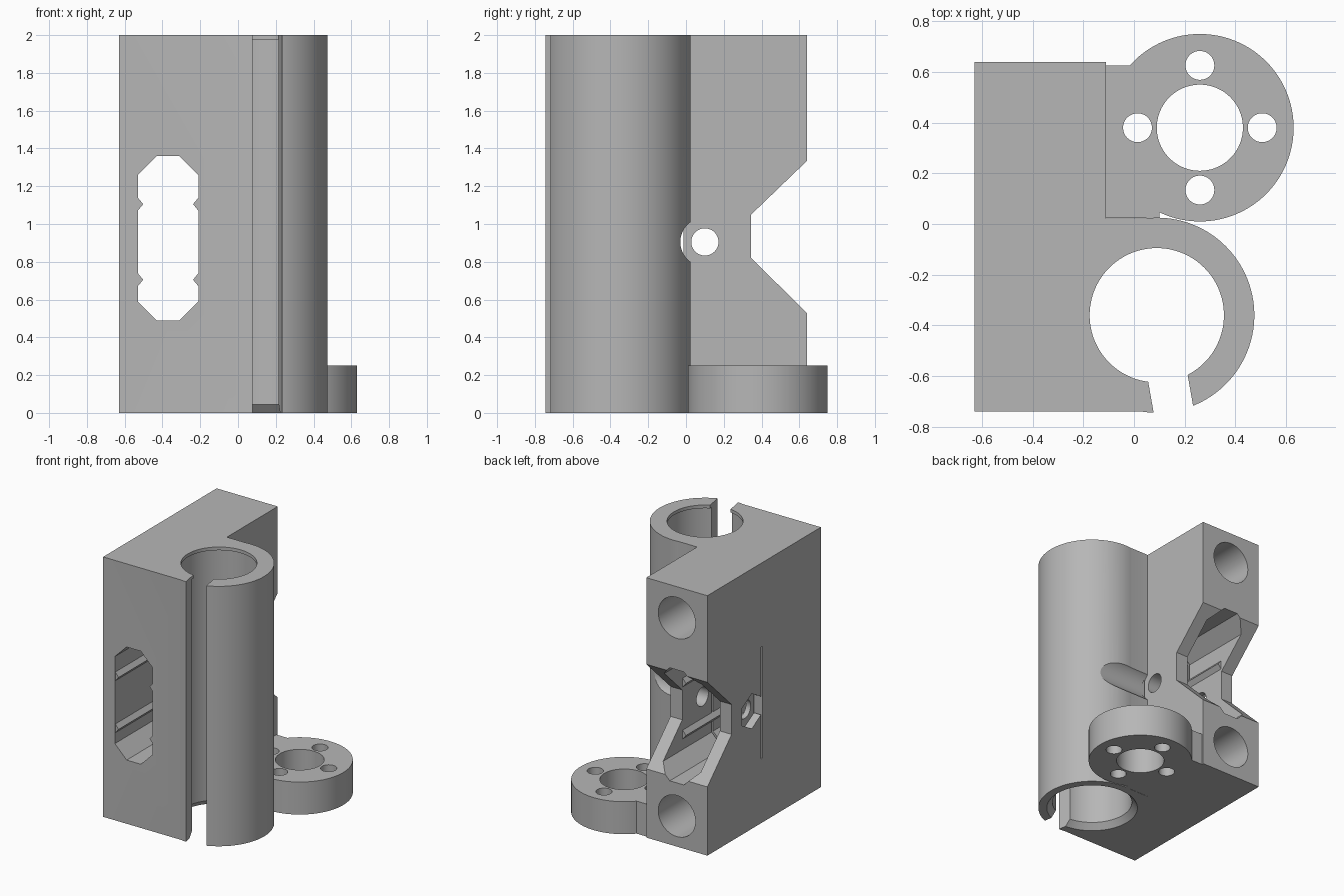
import bpy, bmesh, math
from math import sin, cos, pi, radians

default = bpy.data.objects.get("Cube")
if default:
    bpy.data.objects.remove(default)

grey = bpy.data.materials.new("light_grey")
grey.use_nodes = True
grey.diffuse_color = (0.47, 0.47, 0.47, 1)
grey.node_tree.nodes["Principled BSDF"].inputs["Base Color"].default_value = grey.diffuse_color


def loft(name, loops):
    """Closed solid through a list of equal-length point loops."""
    bm = bmesh.new()
    rings = [[bm.verts.new(p) for p in loop] for loop in loops]
    n = len(rings[0])
    for a, b in zip(rings, rings[1:]):
        for i in range(n):
            j = (i + 1) % n
            bm.faces.new((a[i], a[j], b[j], b[i]))
    bm.faces.new(rings[0])
    bm.faces.new(rings[-1])
    bmesh.ops.recalc_face_normals(bm, faces=bm.faces)
    mesh = bpy.data.meshes.new(name)
    bm.to_mesh(mesh)
    bm.free()
    mesh.materials.append(grey)
    obj = bpy.data.objects.new(name, mesh)
    bpy.context.collection.objects.link(obj)
    return obj


def place(axis, u, v, w):
    """Point at w along the axis; u, v are the other two in xyz order."""
    return {"x": (w, u, v), "y": (u, w, v), "z": (u, v, w)}[axis]


def prism(name, axis, pts, a, b):
    return loft(name, [[place(axis, u, v, w) for u, v in pts] for w in (a, b)])


def box(name, x, y, z):
    return prism(name, "z", [(x[0], y[0]), (x[1], y[0]), (x[1], y[1]), (x[0], y[1])], *z)


def circle(u, v, r, n=96, turn=0.0):
    return [(u + r * cos(2 * pi * i / n + turn), v + r * sin(2 * pi * i / n + turn)) for i in range(n)]


def rod(name, axis, u, v, r, a, b, n=96, turn=0.0):
    return prism(name, axis, circle(u, v, r, n, turn), a, b)


def combine(target, tool, operation="DIFFERENCE"):
    mod = target.modifiers.new("combine", "BOOLEAN")
    mod.operation, mod.solver, mod.object = operation, "EXACT", tool
    bpy.context.view_layer.objects.active = target
    bpy.ops.object.modifier_apply(modifier=mod.name)
    bpy.data.objects.remove(tool)


def shade(obj):
    bpy.ops.object.select_all(action="DESELECT")
    obj.select_set(True)
    bpy.context.view_layer.objects.active = obj
    bpy.ops.object.shade_smooth_by_angle(angle=radians(25))


# Body: L-shaped block joined with the clamp tube
TX, TY = 0.09, -0.36
body = prism("carriage_body", "z", [(-0.63, -0.74), (TX, -0.74), (TX, 0.022),
                                    (-0.11, 0.022), (-0.11, 0.64), (-0.63, 0.64)], 0, 2)
combine(body, rod("tube", "z", TX, TY, 0.385, 0, 2, 128), "UNION")

# Bearing bore: flared mouth below, retaining lip on top
profile = [(0.334, -0.01), (0.285, 0.045), (0.285, 1.975), (0.265, 1.975), (0.265, 2.1)]
combine(body, loft("bore", [[(x, y, z) for x, y in circle(TX, TY, r, 128)] for r, z in profile]))

# Clamp slot, turned slightly off the front
t = radians(10)
slot = [(TX + d * sin(t) + s * cos(t), TY - d * cos(t) + s * sin(t))
        for d, s in ((0.1, -0.079), (0.6, -0.079), (0.6, 0.079), (0.1, 0.079))]
combine(body, prism("slot", "z", slot, -0.1, 2.1))

# Belt channel running front to back
PX = -0.37
channel = [(-0.16, 0.59), (-0.06, 0.49), (0.06, 0.49), (0.16, 0.59),
           (0.16, 1.26), (0.06, 1.36), (-0.06, 1.36), (-0.16, 1.26)]
combine(body, prism("channel", "y", [(PX + u, v) for u, v in channel], -1, 1))

# Wedge notch across the back
combine(body, prism("notch", "x", [(0.345, 0.82), (0.345, 1.05), (0.74, 1.43), (0.74, 0.43)], -0.8, 0))

# Blind sockets in the back
for z in (0.235, 1.76):
    combine(body, rod("socket", "y", PX, z, 0.158, -0.2, 0.8))

# Cross bolt: through hole, hex nut pocket, head clearance and thin slit
BY, BZ = 0.10, 0.905
combine(body, rod("bolt_hole", "x", BY, BZ, 0.072, -0.8, 0.1, 48))
combine(body, rod("nut_pocket", "x", BY, BZ, 0.135, -0.8, -0.57, 6, pi / 2))
combine(body, rod("head_clearance", "x", BY, BZ, 0.13, -0.11, 0.6, 64))
combine(body, box("slit", (-0.8, -0.10), (-0.029, -0.012), (0.495, 1.355)))
shade(body)

# Small belt ribs on both channel walls
for side in (-1, 1):
    for label, z in (("lower", 0.705), ("upper", 1.105)):
        wall = PX + side * 0.165
        prism(f"{label}_rib_{'right' if side < 0 else 'left'}", "y",
              [(wall, z - 0.04), (wall - side * 0.033, z), (wall, z + 0.04)], -0.735, 0.34)

# Nut flange: disc and web with a centre hole and four screw holes
FX, FY = 0.26, 0.38
flange = rod("nut_flange", "z", FX, FY, 0.37, 0, 0.25, 128)
combine(flange, box("web", (-0.112, 0.10), (0.024, 0.625), (0, 0.25)), "UNION")
combine(flange, rod("centre_hole", "z", FX, FY, 0.17, -0.1, 0.4))
for i in range(4):
    a = i * pi / 2
    combine(flange, rod("screw_hole", "z", FX + 0.246 * cos(a), FY + 0.246 * sin(a), 0.057, -0.1, 0.4, 48))
shade(flange)
